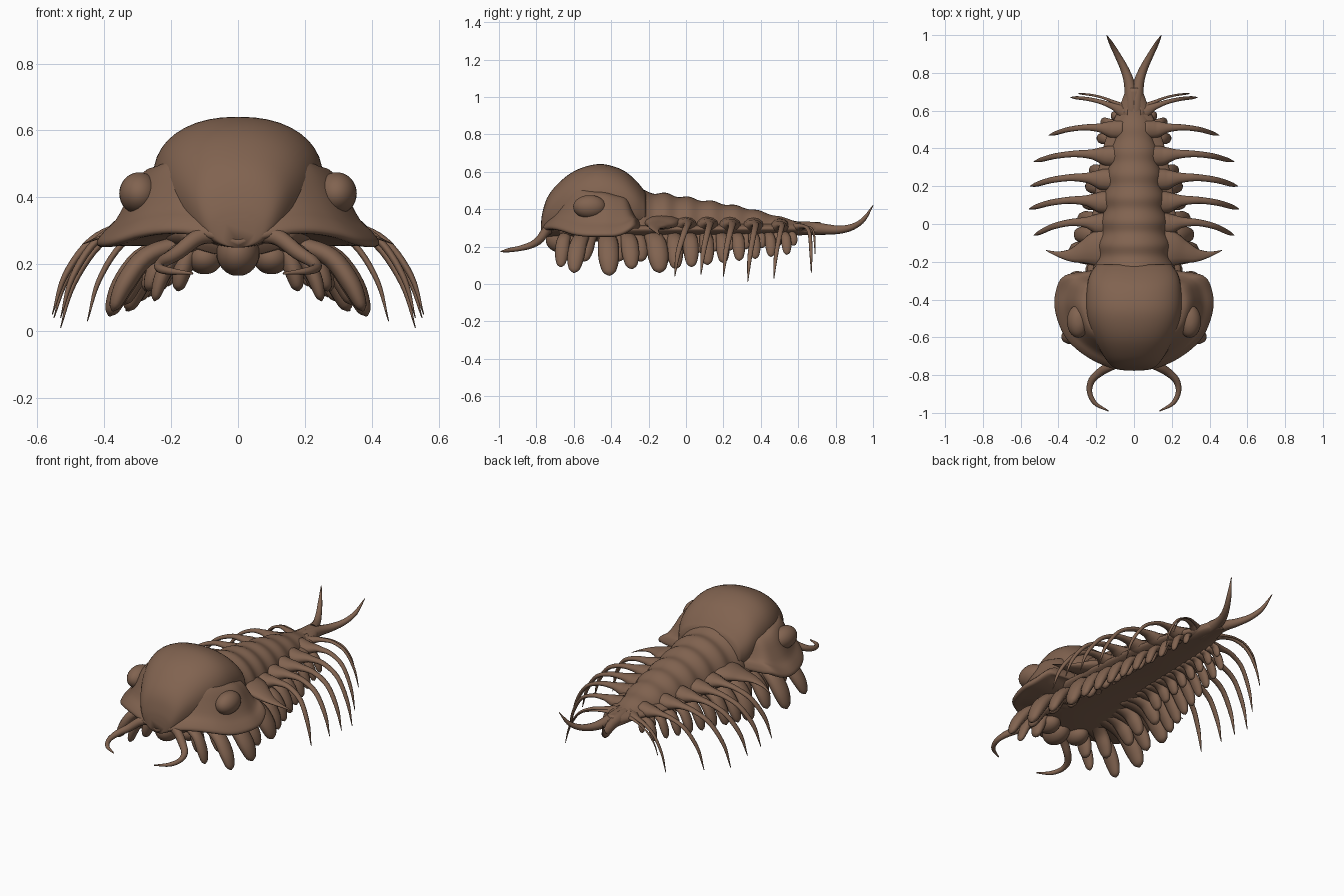
import bpy, bmesh, math
from mathutils import Vector

cube = bpy.data.objects.get("Cube")
if cube:
    bpy.data.objects.remove(cube)

shell = bpy.data.materials.new("shell_brown")
shell.use_nodes = True
BROWN = (0.22, 0.125, 0.08, 1)
shell.diffuse_color = BROWN
shell.node_tree.nodes["Principled BSDF"].inputs["Base Color"].default_value = BROWN


def spline(points, steps):
    """Smooth curve through points of any dimension."""
    pts = [Vector(p) for p in points]
    pts = [2 * pts[0] - pts[1]] + pts + [2 * pts[-1] - pts[-2]]
    out = []
    for a, b, c, d in zip(pts, pts[1:], pts[2:], pts[3:]):
        for k in range(steps):
            t = k / steps
            out.append(0.5 * (2 * b + (c - a) * t + (2 * a - 5 * b + 4 * c - d) * t ** 2
                              + (3 * b - a - 3 * c + d) * t ** 3))
    return out + [pts[-2]]


def loft(name, rings):
    """Skin a list of equal closed rings and cap both ends."""
    bm = bmesh.new()
    loops = [[bm.verts.new(p) for p in ring] for ring in rings]
    n = len(loops[0])
    for a, b in zip(loops, loops[1:]):
        for i in range(n):
            j = (i + 1) % n
            bm.faces.new((a[i], a[j], b[j], b[i]))
    bm.faces.new(loops[0])
    bm.faces.new(loops[-1])
    bmesh.ops.recalc_face_normals(bm, faces=bm.faces)
    mesh = bpy.data.meshes.new(name)
    bm.to_mesh(mesh)
    bm.free()
    for face in mesh.polygons:
        face.use_smooth = True
    mesh.materials.append(shell)
    obj = bpy.data.objects.new(name, mesh)
    bpy.context.collection.objects.link(obj)


def limb(name, path, ref, flat=1.0, steps=5, sides=12):
    """Left and right tapered tubes along (x, y, z, radius) points."""
    pts = spline(path, steps)
    centres = [Vector(p[:3]) for p in pts]
    for side, sign in (("left", 1), ("right", -1)):
        rings = []
        for i, c in enumerate(centres):
            t = (centres[min(i + 1, len(pts) - 1)] - centres[max(i - 1, 0)]).normalized()
            u = Vector(ref)
            u = (u - u.dot(t) * t).normalized()
            v = t.cross(u)
            r = max(pts[i][3], 0.002)
            ring = []
            for k in range(sides):
                a = math.tau * k / sides
                p = c + r * (u * math.cos(a) + v * flat * math.sin(a))
                ring.append((p.x * sign, p.y, p.z))
            rings.append(ring)
        loft(side + "_" + name, rings)


def ball(name, centre, size):
    rings = []
    for i in range(1, 16):
        a = math.pi * i / 16
        rings.append([(centre[0] + size[0] * math.sin(a) * math.cos(b),
                       centre[1] + size[1] * math.sin(a) * math.sin(b),
                       centre[2] + size[2] * math.cos(a))
                      for b in (math.tau * k / 28 for k in range(28))])
    loft(name, rings)


def section(y, width, top, mid, base, power, n=40):
    """Upright oval section, widest at height mid."""
    ring = []
    for k in range(n):
        a = math.tau * k / n
        c, s = math.cos(a), math.sin(a)
        rise = top - mid if s > 0 else mid - base
        ring.append((math.copysign(abs(c) ** (2 / power), c) * width, y,
                     mid + math.copysign(abs(s) ** (2 / power), s) * rise))
    return ring


# Head dome
dome = [(-.775, .05, .33), (-.768, .09, .38), (-.745, .125, .455), (-.7, .16, .52),
        (-.62, .205, .59), (-.53, .24, .63), (-.44, .254, .64), (-.34, .25, .61),
        (-.27, .235, .555), (-.215, .2, .49)]
loft("head_dome", [section(y, w, z, .27 + (z - .27) * .5, .25, 2.25)
                   for y, w, z in spline(dome, 4)])

# Cheek shield with a flared brim
half = spline([(0, -.775), (.12, -.76), (.25, -.7), (.36, -.6), (.415, -.46),
               (.41, -.35), (.365, -.275), (.24, -.25), (0, -.22)], 6)
outline = list(half) + [Vector((-p.x, p.y)) for p in half[-2:0:-1]]
profile = spline([(.4, .255), (.85, .255), (.98, .252), (1.005, .27), (.95, .3),
                  (.87, .335), (.79, .4), (.71, .465), (.6, .495), (.3, .5)], 3)
rings = []
for scale, z in profile:
    ring = []
    for p in outline:
        y = -.42 + (p.y + .42) * scale
        front = min(max((-p.y - .45) / .2, 0), 1)
        lift = .04 * front * math.sin(math.pi * min(abs(p.x) / .4, 1))
        lift += .045 * min(max((y + .4) / .12, 0), 1) ** 2
        reach = .27 if y > -.5 else .4
        dome_fall = math.sqrt(max(0, 1 - ((y + .5) / reach) ** 2))
        height = z if z < .3 else .3 + (z - .3) * dome_fall
        ring.append((p.x * scale, y, height + lift))
    rings.append(ring)
loft("cheek_shield", rings)

# Eyes and mouth plate
for side, sign in (("left", 1), ("right", -1)):
    ball(side + "_eye", (.295 * sign, -.515, .412), (.06, .088, .063))
    ball(side + "_jaw", (.1 * sign, -.6, .22), (.055, .07, .05))
ball("mouth_plate", (0, -.66, .235), (.065, .09, .07))

# Segmented body, each segment swelling then pinching
body = [(-.26, .215, .5), (-.1, .19, .48), (.05, .17, .455), (.2, .152, .43), (.35, .13, .4),
        (.5, .1, .36), (.62, .067, .33), (.7, .05, .318), (.745, .03, .31)]
rings = []
for y, w, z in spline(body, 12):
    swell = 1 + .035 * math.sin(math.tau * (y + .14) / .125)
    rings.append(section(y, w * swell, .28 + (z - .28) * swell, .285, .262, 2))
loft("segmented_body", rings)

# Belly running from under the head to the tail
belly = [(-.68, .16, .225), (-.5, .25, .225), (-.3, .25, .235), (0, .225, .25),
         (.25, .195, .255), (.45, .15, .262), (.6, .085, .265), (.72, .04, .268)]
loft("belly", [section(y, w, .33, .295, z, 2) for y, w, z in spline(belly, 5)])

# Broad first side spine behind the head
limb("shoulder_spine", [(.12, -.125, .33, .11), (.2, -.135, .325, .095), (.265, -.15, .315, .062),
                        (.33, -.165, .303, .036), (.4, -.16, .285, .015), (.465, -.14, .26, .002)],
     (0, 1, 0), .38)

# Side spines: root x, y, z then tip x, y, z and girth
spines = [(.18, .0, .315, .53, -.06, .04, .06), (.17, .115, .315, .555, .08, .05, .06),
          (.16, .235, .312, .55, .2, .04, .06), (.14, .36, .31, .53, .33, .01, .056),
          (.11, .5, .305, .45, .47, .03, .05), (.05, .59, .3, .335, .67, .06, .038),
          (.05, .61, .3, .295, .69, .16, .022)]
for i, (rx, ry, rz, tx, ty, tz, girth) in enumerate(spines):
    path = [(rx * .5, ry, rz + .01, girth)]
    for run, drift, drop, r in ((0, 0, 0, girth * .95), (.11, 0, -.02, girth * .72),
                                (.23, .02, -.03, girth * .45), (.45, .12, 0, girth * .31),
                                (.7, .4, .17, girth * .27), (.9, .8, .56, girth * .22),
                                (1, 1, 1, .002)):
        shift = drift if ty < ry else run ** .8
        bow = .015 * math.sin(math.pi * run)
        path.append((rx + (tx - rx) * run, ry + (ty - ry) * shift + bow,
                     rz + (tz - rz) * drop, r))
    limb("side_spine_%d" % (i + 1), path, (0, 1, 0), .7)


# Paddle legs: root y then tip x, y, z and girth
def leg(name, root_y, x, y, z, r):
    path = []
    for run, fall, g in ((0, 0, .8), (.4, .08, .9), (.68, .25, 1), (.87, .6, 1),
                         (.97, .9, .65), (1, 1, .1)):
        path.append((.08 + (x - .08) * run, root_y + (y - root_y) * run,
                     .27 + (z - .27) * fall, r * g))
    limb(name, path, (0, 1, 0), .65, 4, 10)


head_legs = [(-.63, .25, -.67, .09, .036), (-.52, .375, -.6, .06, .046),
             (-.43, .385, -.41, .045, .055), (-.33, .34, -.29, .08, .046),
             (-.2, .33, -.14, .06, .055)]
for i, spec in enumerate(head_legs):
    leg("head_leg_%d" % (i + 1), *spec)
    leg("inner_leg_%d" % (i + 1), spec[0] + .04, spec[1] * .72, spec[2] + .05, .12, .045)
for i in range(8):
    y, fade = -.07 + .085 * i, 1 - i / 11
    leg("body_leg_%d" % (i + 1), y, .09 + .22 * fade, y + .015, .2 - .12 * fade, .016 + .026 * fade)
    leg("gill_lobe_%d" % (i + 1), y + .04, .07 + .12 * fade, y + .05, .23 - .07 * fade, .014 + .022 * fade)

# Antennae curling inward at the front
limb("antenna", [(.06, -.73, .29, .025), (.12, -.75, .28, .025), (.18, -.785, .235, .022),
                 (.225, -.83, .207, .018), (.235, -.89, .19, .014), (.205, -.95, .18, .011),
                 (.135, -.99, .173, .003)], (0, 0, 1))

# Forked tail
limb("tail_prong", [(.008, .48, .295, .02), (.01, .58, .297, .036), (.015, .67, .297, .035),
                    (.026, .75, .292, .028), (.05, .82, .29, .022), (.085, .89, .305, .017),
                    (.118, .95, .345, .012), (.145, 1, .42, .002)], (1, 0, 0))
